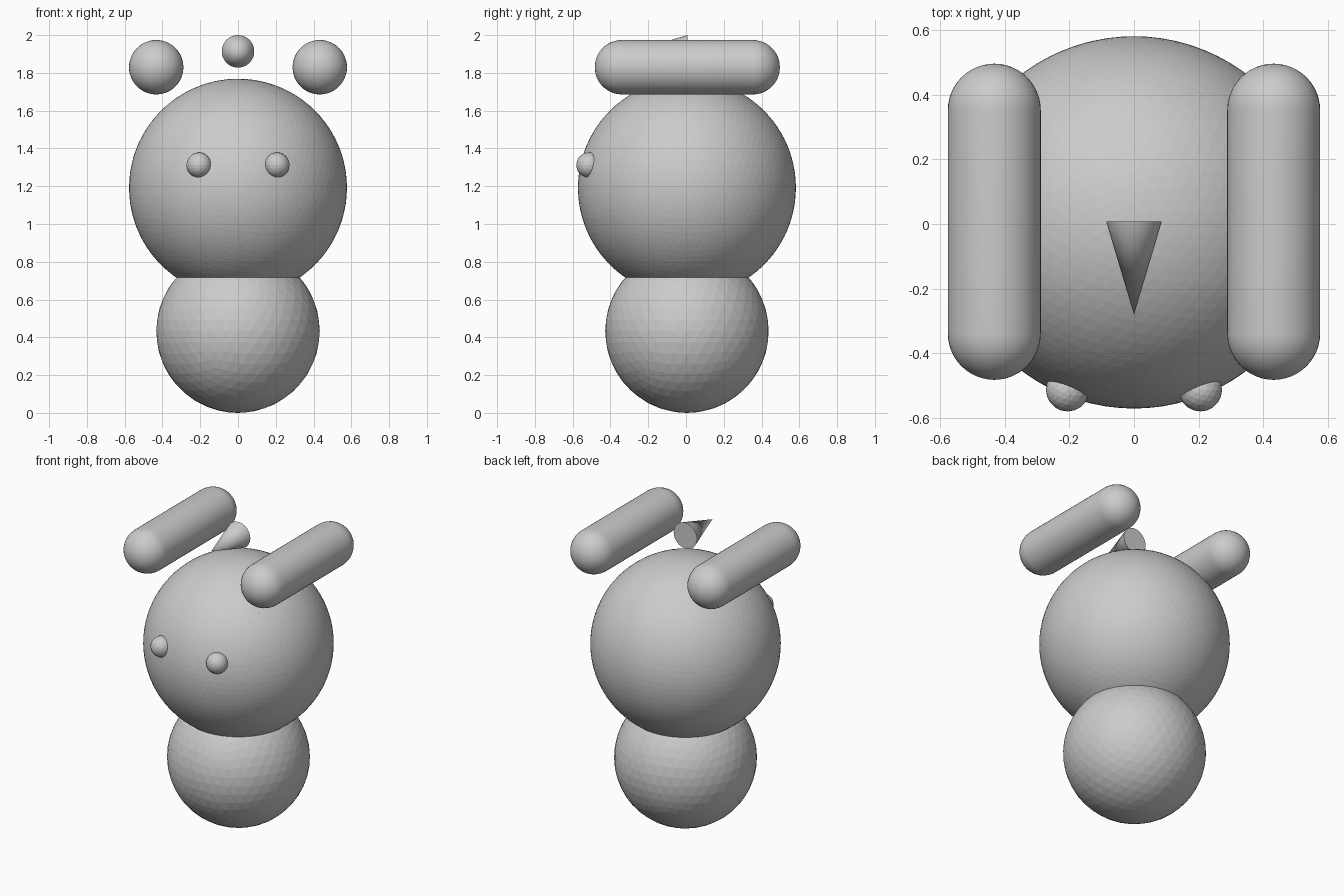
import bpy, bmesh
from math import pi, sin, cos
from mathutils import Matrix, Vector

if "Cube" in bpy.data.objects:
    bpy.data.objects.remove(bpy.data.objects["Cube"])

CY = 0.005  # depth centre of the body axis


def finish(name, bm, smooth=False):
    bmesh.ops.recalc_face_normals(bm, faces=bm.faces)
    for f in bm.faces:
        f.smooth = smooth and len(f.verts) <= 4
    me = bpy.data.meshes.new(name)
    bm.to_mesh(me)
    bm.free()
    ob = bpy.data.objects.new(name, me)
    bpy.context.collection.objects.link(ob)
    return ob


def ball(name, loc, r, sub):
    bm = bmesh.new()
    bmesh.ops.create_icosphere(bm, subdivisions=sub, radius=r,
                               matrix=Matrix.Translation(loc))
    return finish(name, bm)


def capsule(name, loc, r, half, steps=12, sides=48):
    # half-round profile with a straight middle, spun around the y axis
    bm = bmesh.new()
    arc = [(r * sin(i * pi / 2 / steps), half + r * cos(i * pi / 2 / steps))
           for i in range(steps + 1)]
    pts = arc + [(x, -y) for x, y in reversed(arc)]
    vs = [bm.verts.new((x, y, 0)) for x, y in pts]
    es = [bm.edges.new(p) for p in zip(vs, vs[1:])]
    bmesh.ops.spin(bm, geom=vs + es, cent=(0, 0, 0), axis=(0, 1, 0),
                   angle=2 * pi, steps=sides, use_duplicate=False)
    bmesh.ops.remove_doubles(bm, verts=bm.verts, dist=1e-4)
    bmesh.ops.translate(bm, verts=bm.verts, vec=Vector(loc))
    return finish(name, bm, True)


# Body and head
ball("body", (0, CY, 0.433), 0.433, 4)
ball("head", (0, CY, 1.192), 0.577, 5)

# Eyes and ears on both sides
for side, s in (("left", -1), ("right", 1)):
    ball(side + "_eye", (s * 0.206, -0.514, 1.312), 0.067, 3)
    capsule(side + "_ear", (s * 0.433, CY + 0.002, 1.83), 0.144, 0.346)

# Cone floating above the head, pointing forward
bm = bmesh.new()
bmesh.ops.create_cone(bm, cap_ends=True, segments=48, radius1=0.086, radius2=0,
                      depth=0.288,
                      matrix=Matrix.Translation((0, CY - 0.142, 1.914)) @ Matrix.Rotation(pi / 2, 4, 'X'))
finish("nose_cone", bm, True)
